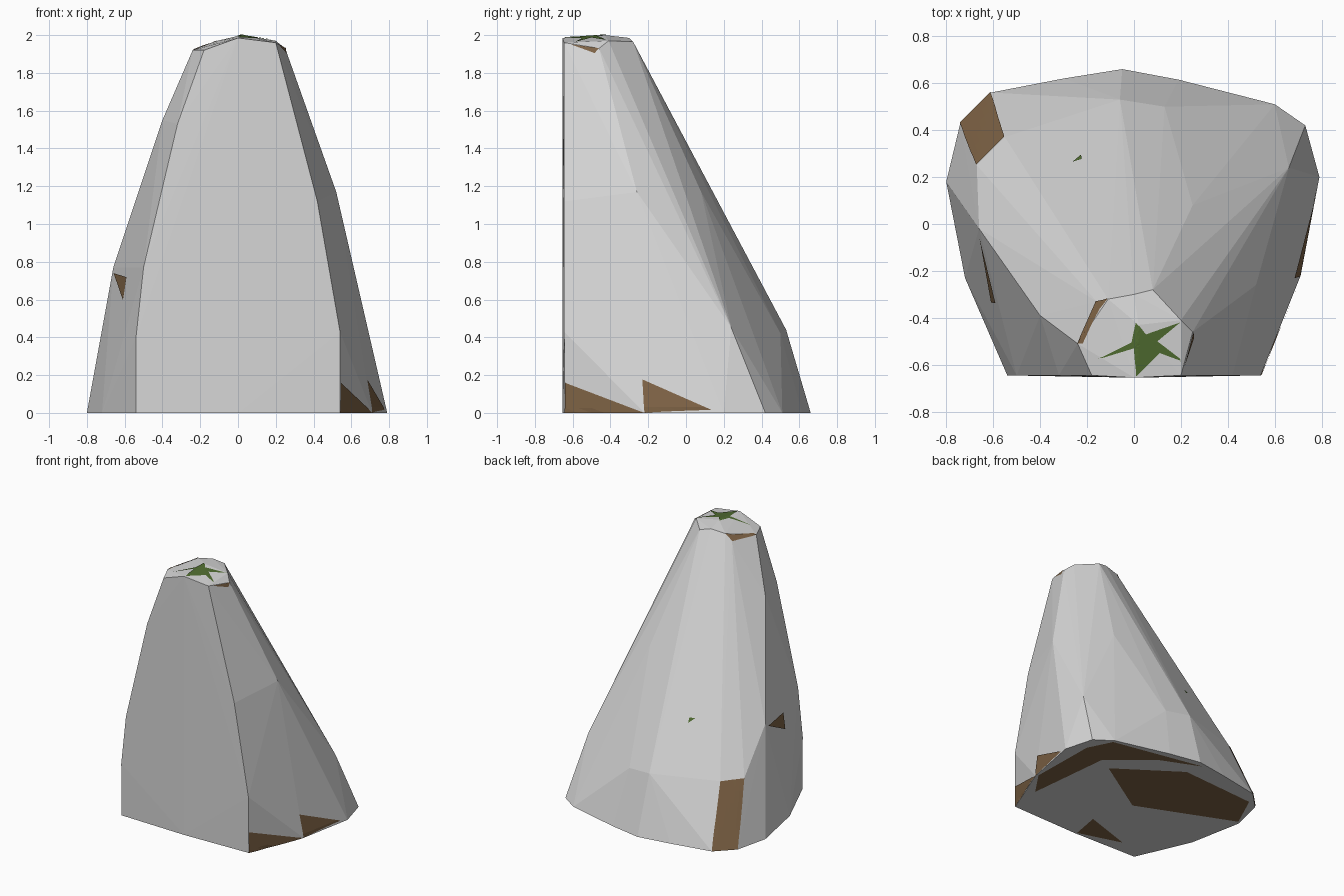
import bpy
import bmesh
from mathutils import Vector
from mathutils.bvhtree import BVHTree

default_cube = bpy.data.objects.get("Cube")
if default_cube:
    bpy.data.objects.remove(default_cube, do_unlink=True)


def make_material(name, red, green, blue):
    material = bpy.data.materials.new(name)
    material.use_nodes = True
    colour = (red, green, blue, 1)
    material.diffuse_color = colour
    shader = material.node_tree.nodes["Principled BSDF"]
    shader.inputs["Base Color"].default_value = colour
    shader.inputs["Roughness"].default_value = 0.9
    return material


stone_grey = make_material("stone grey", .68, .68, .68)
earth_brown = make_material("earth brown", .21, .125, .06)
moss_green = make_material("moss green", .08, .15, .03)


def make_object(name, mesh_builder, material):
    mesh = bpy.data.meshes.new(name)
    mesh_builder.to_mesh(mesh)
    mesh.materials.append(material)
    for polygon in mesh.polygons:
        polygon.use_smooth = False
    item = bpy.data.objects.new(name, mesh)
    bpy.context.collection.objects.link(item)
    return item


# Ground outline of the boulder
outline = [(-.54, -.64), (-.72, -.23), (-.8, .18), (-.74, .43), (-.61, .56),
           (-.3, .62), (-.05, .66), (.19, .615), (.6, .51), (.73, .42),
           (.79, .2), (.71, -.22), (.54, -.64), (0, -.655)]

# Flat front face: x and height of its rim
front_rim = [(-.54, .4), (-.5, .77), (-.32, 1.53), (-.18, 1.92),
             (.2, 1.96), (.42, 1.12), (.54, .43)]

# Ridges and knees around the sides and back
ridges = [(-.66, -.02, .77), (-.4, -.39, 1.55), (-.67, .25, .46),
          (-.55, .37, .45), (-.06, .53, .44), (.13, .5, .42),
          (.66, .24, .45), (.25, .08, 1.17), (.52, -.26, 1.17)]

# Worn crown at the tip
crown = [(-.24, -.51, 1.92), (-.16, -.33, 1.92), (-.11, -.32, 1.97),
         (0, -.3, 1.985), (.08, -.28, 1.965), (.2, -.41, 1.97),
         (.25, -.46, 1.93), (0, -.655, 1.985), (.02, -.43, 2)]

# Boulder: faceted hull around these corners
hull = bmesh.new()
corners = [(x, y, 0) for x, y in outline]
corners += [(x, -.645, z) for x, z in front_rim]
for corner in corners + ridges + crown:
    hull.verts.new(corner)
result = bmesh.ops.convex_hull(hull, input=list(hull.verts))
inside = {v for v in result["geom_interior"] if isinstance(v, bmesh.types.BMVert)}
bmesh.ops.delete(hull, geom=list(inside), context="VERTS")
bmesh.ops.recalc_face_normals(hull, faces=list(hull.faces))
hull.normal_update()
surface = BVHTree.FromBMesh(hull)
make_object("boulder", hull, stone_grey)
hull.free()


def paint_patch(name, points, material, under=False):
    """Lay a thin patch that follows the boulder surface."""
    patch = bmesh.new()
    patch.faces.new([patch.verts.new(p) for p in points])
    bmesh.ops.triangulate(patch, faces=list(patch.faces))
    if not under:
        bmesh.ops.subdivide_edges(patch, edges=list(patch.edges), cuts=5,
                                  use_grid_fill=True)
        for vert in patch.verts:
            place, normal, index, distance = surface.find_nearest(vert.co)
            vert.co = place + normal * .004
            vert.co.z = max(vert.co.z, 0)
    patch.normal_update()
    # Turn every face outward
    for face in patch.faces:
        if under:
            outward = Vector((0, 0, -1))
        else:
            outward = surface.find_nearest(face.calc_center_median())[1]
        if face.normal.dot(outward) < 0:
            face.normal_flip()
    make_object(name, patch, material)
    patch.free()


# Bare earth on the sides
paint_patch("earth_front_corner",
            [(.54, -.64, 0), (.71, -.22, 0), (.54, -.64, .16)], earth_brown)
paint_patch("earth_side_foot",
            [(.71, -.22, 0), (.78, .17, 0), (.7, -.235, .18)], earth_brown)
paint_patch("earth_back_foot",
            [(-.74, .43, 0), (-.61, .56, 0), (-.55, .37, .45), (-.67, .25, .46)],
            earth_brown)
paint_patch("earth_ridge_chip",
            [(-.66, -.06, .74), (-.6, -.34, .72), (-.63, -.34, .6)], earth_brown)

# Bare earth around the crown
paint_patch("earth_crown_strip",
            [(-.24, -.51, 1.92), (-.16, -.33, 1.92), (-.11, -.32, 1.97),
             (-.15, -.36, 1.96), (-.22, -.51, 1.935)], earth_brown)
paint_patch("earth_crown_chip",
            [(.21, -.61, 1.95), (.25, -.46, 1.93), (.24, -.48, 1.9)], earth_brown)

# Moss star on the crown and a fleck on the back
star = [(.01, -.42), (.05, -.47), (.2, -.42), (.1, -.5), (.22, -.59),
        (.11, -.55), (.01, -.65), (0, -.53), (-.17, -.58), (-.01, -.505)]
paint_patch("moss_star", [(x, y, 1.99) for x, y in star], moss_green)
paint_patch("moss_fleck",
            [(-.27, .29, .83), (-.23, .3, .83), (-.23, .31, .79)], moss_green)

# Earth stuck to the underside
underside = {
    "earth_under_middle": [(.39, .19), (-.06, .5), (-.66, .46), (-.78, .2), (-.07, -.1)],
    "earth_under_edge": [(.69, .31), (.6, .49), (-.1, .63), (.2, .5), (.5, .25),
                         (.57, -.39), (.7, -.2)],
    "earth_under_front": [(-.02, -.64), (-.35, -.54), (.02, -.42)],
}
for name, shape in underside.items():
    paint_patch(name, [(x, y, -.002) for x, y in shape], earth_brown, under=True)
